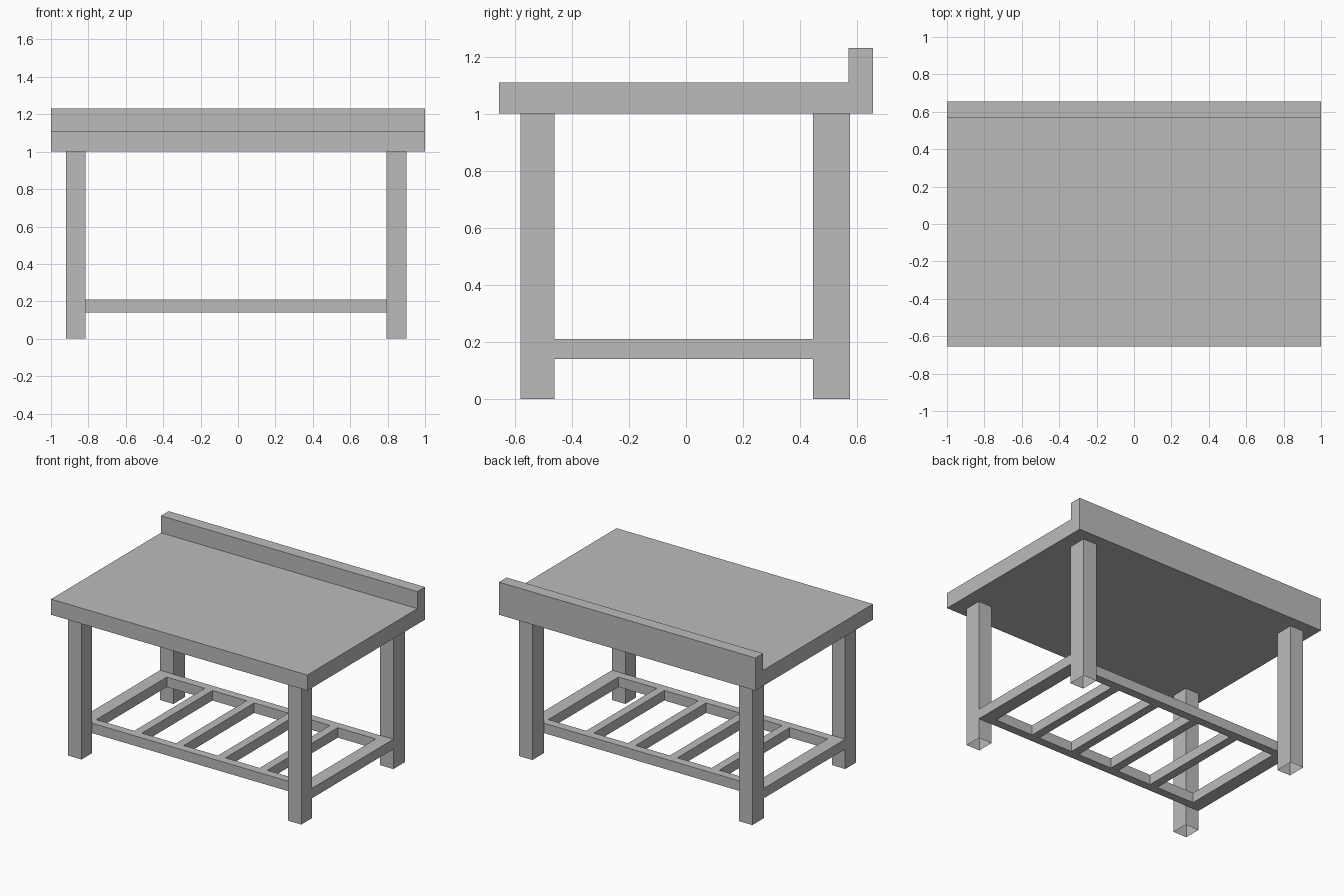
import bpy
import bmesh

default_cube = bpy.data.objects.get("Cube")
if default_cube:
    bpy.data.objects.remove(default_cube, do_unlink=True)

# Single plain material
GREY = (0.5, 0.5, 0.5, 1.0)
metal = bpy.data.materials.new("plain_grey")
metal.use_nodes = True
metal.diffuse_color = GREY
metal.node_tree.nodes["Principled BSDF"].inputs["Base Color"].default_value = GREY


def finish(name, bm):
    bmesh.ops.recalc_face_normals(bm, faces=bm.faces)
    mesh = bpy.data.meshes.new(name)
    bm.to_mesh(mesh)
    bm.free()
    mesh.materials.append(metal)
    obj = bpy.data.objects.new(name, mesh)
    bpy.context.scene.collection.objects.link(obj)
    return obj


def box(name, xs, ys, zs, open_ends=False):
    """Box between the given limits; open_ends leaves a hollow upright tube."""
    bm = bmesh.new()
    bmesh.ops.create_cube(bm, size=1)
    for v in bm.verts:
        for axis, (low, high) in enumerate((xs, ys, zs)):
            v.co[axis] = low if v.co[axis] < 0 else high
    bm.normal_update()
    if open_ends:
        ends = [f for f in bm.faces if abs(f.normal.z) > 0.9]
        bmesh.ops.delete(bm, geom=ends, context="FACES_ONLY")
    return finish(name, bm)


# Worktop with raised back edge: L-shaped profile swept along x
profile = [(-0.655, 1.0), (0.655, 1.0), (0.655, 1.23),
           (0.57, 1.23), (0.57, 1.11), (-0.655, 1.11)]
bm = bmesh.new()
end = bm.faces.new([bm.verts.new((-1, y, z)) for y, z in profile])
sweep = bmesh.ops.extrude_face_region(bm, geom=[end], use_keep_orig=True)
moved = [g for g in sweep["geom"] if isinstance(g, bmesh.types.BMVert)]
bmesh.ops.translate(bm, verts=moved, vec=(2, 0, 0))
finish("worktop", bm)

# Legs: hollow square tubes
LEG_X = {"right": (-0.92, -0.815), "left": (0.795, 0.90)}
LEG_Y = {"front": (-0.58, -0.46), "back": (0.445, 0.575)}
for side, xs in LEG_X.items():
    for place, ys in LEG_Y.items():
        box(f"{place}_{side}_leg", xs, ys, (0, 1.0), open_ends=True)

# Lower rack frame, fitted between the front and back legs
X0, X1 = -0.92, 0.90
Y0, Y1 = -0.46, 0.445
RACK_Z = (0.14, 0.21)
SIDE, RAIL, SLAT = 0.095, 0.06, 0.06
inner_x0, inner_x1 = X0 + SIDE, X1 - SIDE
box("right_side_rail", (X0, inner_x0), (Y0, Y1), RACK_Z)
box("left_side_rail", (inner_x1, X1), (Y0, Y1), RACK_Z)
box("front_rail", (inner_x0, inner_x1), (Y0, Y0 + RAIL), RACK_Z)
box("back_rail", (inner_x0, inner_x1), (Y1 - RAIL, Y1), RACK_Z)

# Evenly spaced cross slats
COUNT = 4
for i in range(1, COUNT + 1):
    x = inner_x0 + (inner_x1 - inner_x0) * i / (COUNT + 1)
    box(f"rack_slat_{i}", (x - SLAT / 2, x + SLAT / 2),
        (Y0 + RAIL, Y1 - RAIL), RACK_Z)
